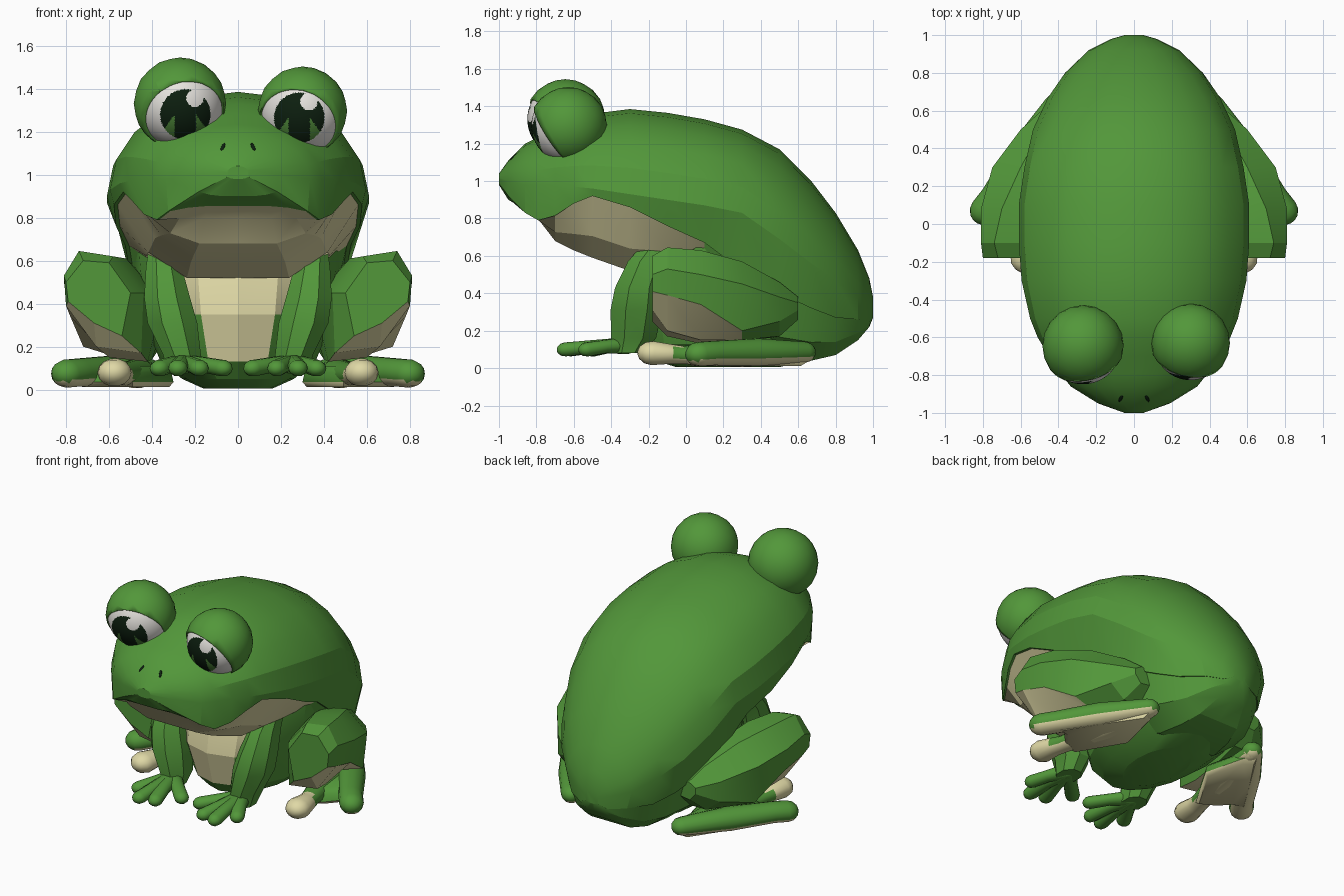
import bpy, bmesh, math
from mathutils import Vector

if "Cube" in bpy.data.objects:
    bpy.data.objects.remove(bpy.data.objects["Cube"])


def mat(name, rgb):
    m = bpy.data.materials.new(name)
    m.diffuse_color = (*rgb, 1)
    m.use_nodes = True
    m.node_tree.nodes["Principled BSDF"].inputs["Base Color"].default_value = m.diffuse_color
    return m


GREEN = mat("leaf green", (0.085, 0.31, 0.042))
CREAM = mat("cream", (0.74, 0.69, 0.38))
WHITE = mat("eye white", (0.80, 0.78, 0.74))
DARK = mat("dark pupil", (0.004, 0.014, 0.005))
IRIS = mat("iris green", (0.075, 0.24, 0.04))


def finish(name, bm, mats, smooth=None):
    me = bpy.data.meshes.new(name)
    bm.to_mesh(me)
    bm.free()
    for m in mats:
        me.materials.append(m)
    ob = bpy.data.objects.new(name, me)
    bpy.context.collection.objects.link(ob)
    if smooth:
        bpy.ops.object.select_all(action='DESELECT')
        ob.select_set(True)
        bpy.context.view_layer.objects.active = ob
        bpy.ops.object.shade_smooth_by_angle(angle=math.radians(smooth))
    return ob


def loft(name, rings, mats=(GREEN,), rule=None, smooth=None):
    """Skin closed rings; rule(centre, normal, segment) gives the material index."""
    bm = bmesh.new()
    vs = [[bm.verts.new(p) for p in r] for r in rings]
    n = len(vs[0])
    faces = []
    for a, b in zip(vs, vs[1:]):
        for i in range(n):
            j = (i + 1) % n
            faces.append((bm.faces.new((a[i], a[j], b[j], b[i])), i))
    faces += [(bm.faces.new(vs[0]), -1), (bm.faces.new(vs[-1]), -1)]
    bmesh.ops.recalc_face_normals(bm, faces=bm.faces[:])
    if rule:
        for f, i in faces:
            f.material_index = int(rule(f.calc_center_median(), f.normal, i))
    return finish(name, bm, mats, smooth)


def tube(name, path, flat=1.0, n=10, mats=(GREEN,), rule=None):
    """Rounded limb along (x, y, z, radius) points with domed ends."""
    pts = [(Vector(p[:3]), p[3]) for p in path]
    d0 = (pts[1][0] - pts[0][0]).normalized()
    d1 = (pts[-1][0] - pts[-2][0]).normalized()
    dome = [(0.5, 0.87), (0.85, 0.53), (0.98, 0.2)]
    p0, r0 = pts[0]
    p1, r1 = pts[-1]
    pts = ([(p0 - d0 * r0 * a, r0 * b) for a, b in reversed(dome)] + pts
           + [(p1 + d1 * r1 * a, r1 * b) for a, b in dome])
    rings = []
    for k, (p, r) in enumerate(pts):
        d = pts[min(k + 1, len(pts) - 1)][0] - pts[max(k - 1, 0)][0]
        s = d.cross(Vector((0, 0, 1))).normalized()
        u = s.cross(d).normalized()
        rings.append([p + s * r * math.cos(t) + u * r * flat * math.sin(t)
                      for t in [2 * math.pi * i / n for i in range(n)]])
    return loft(name, rings, mats, rule, 50)


# Head and back: sections along y (y, top, widest height, half width, lip, bottom)
sections = [
    (-1.00, 1.04, 1.01, .05, .99, .98), (-.95, 1.11, 1.00, .19, .92, .90),
    (-.86, 1.20, .98, .335, .83, .855), (-.79, 1.235, .98, .39, .79, .80),
    (-.70, 1.28, .98, .45, .815, .68), (-.60, 1.33, .97, .51, .88, .63),
    (-.50, 1.36, .96, .55, .92, .59), (-.30, 1.385, .93, .595, .86, .52),
    (-.10, 1.365, .90, .61, .76, .55), (.10, 1.33, .87, .61, .67, .58),
    (.30, 1.275, .83, .58, .52, .12), (.50, 1.17, .69, .535, .40, .04),
    (.67, 1.00, .56, .455, .32, .04), (.80, .83, .47, .365, .27, .07),
    (.92, .63, .38, .24, .26, .15), (.98, .48, .34, .12, .25, .22),
    (1.00, .38, .32, .05, .28, .27)]
rings = []
for y, top, mid, w, lip, bot in sections:
    k = .84 if y > 0 else .91 if y == -.1 else .95  # flanks tuck in behind the jaw
    half = [(w * math.sin(a), mid + (top - mid) * math.cos(a))
            for a in [math.radians(18 * i) for i in range(6)]]
    half += [(w * (k + .02), lip), (w * (k - .01), lip), (w * .70, lip + .65 * (bot - lip)),
             (w * .4, bot), (0, bot)]
    ring = half + [(-x, z) for x, z in reversed(half[1:-1])]
    rings.append([(x, y, z) for x, z in ring])
body = loft("head_and_back", rings, (GREEN, CREAM),
            lambda c, n, i: 7 <= i <= 12 and -.826 < c.y < .05, 20)

# Belly: horizontal rings (z, front y, back y, half width), cream chest
rings = []
for z, yf, yb, w in [(.005, -.05, .5, .16), (.05, -.2, .68, .26), (.13, -.27, .78, .36),
                     (.35, -.33, .88, .45), (.55, -.30, .85, .49), (.80, -.2, .7, .51)]:
    rings.append([(w * math.sin(t), (yf + yb) / 2 - (yb - yf) / 2 * math.cos(t), z)
                  for t in [math.pi * i / 8 for i in range(16)]])
loft("belly", rings, (GREEN, CREAM),
     lambda c, n, i: abs(c.x) < (.31 if c.z > .3 else .2) and c.y < -.1 and c.z > .1, 20)

for side, tag in ((1, "left"), (-1, "right")):
    # Front arm
    rings = []
    for x, y, z, rx, ry in [(.36, -.14, .66, .06, .10), (.345, -.20, .57, .09, .12),
                            (.33, -.25, .43, .115, .14), (.305, -.265, .31, .125, .15),
                            (.26, -.28, .16, .095, .13), (.26, -.31, .08, .075, .09)]:
        rings.append([(side * (x + rx * math.cos(t)), y + ry * math.sin(t), z)
                      for t in [math.pi * (i + .5) / 4 for i in range(8)]])
    loft(tag + "_arm", rings, smooth=25)
    # Hand
    for k, (fx, fy) in enumerate([(.07, -.50), (.18, -.62), (.28, -.645), (.365, -.53)]):
        tube(f"{tag}_finger_{k + 1}",
             [(side * .255, -.32, .12, .055),
              (side * (.255 + (fx - .255) * .55), -.32 + (fy + .32) * .55, .115, .043),
              (side * fx, fy, .10, .046)], .85)

    # Folded hind leg: xz sections along y, cream under the thigh
    leg = [
        (-.18, [(.50, .45), (.60, .59), (.72, .60), (.80, .50), (.79, .41), (.67, .31), (.54, .25)]),
        (-.10, [(.44, .45), (.58, .62), (.74, .645), (.81, .53), (.80, .39), (.66, .20), (.45, .17)]),
        (.08, [(.38, .45), (.52, .61), (.70, .63), (.81, .50), (.78, .34), (.60, .15), (.42, .13)]),
        (.30, [(.35, .42), (.45, .54), (.60, .57), (.75, .45), (.72, .20), (.56, .15), (.40, .14)]),
        (.50, [(.33, .35), (.38, .43), (.49, .46), (.60, .38), (.60, .25), (.50, .17), (.38, .17)]),
        (.60, [(.36, .33), (.38, .36), (.44, .38), (.49, .35), (.49, .31), (.45, .26), (.38, .27)])]
    loft(tag + "_hind_leg", [[(side * x, y, z) for x, z in pts] for y, pts in leg],
         (GREEN, CREAM), lambda c, n, i: i in (4, 5) and c.y < .25, 25)
    # Hind foot: two long toes joined by a web, cream soles
    tube(tag + "_outer_toe", [(side * .41, .63, .085, .065), (side * .58, .38, .085, .085),
                              (side * .74, .14, .08, .075), (side * .795, .07, .075, .075)],
         .88, 14, (GREEN, CREAM), lambda c, n, i: n.z < -.6)
    tube(tag + "_inner_toe", [(side * .41, .62, .075, .06), (side * .47, .30, .075, .085),
                              (side * .545, -.02, .07, .06), (side * .56, -.08, .075, .065),
                              (side * .575, -.18, .08, .08)],
         .82, 14, (GREEN, CREAM), lambda c, n, i: n.z < -.6 or c.y < -.04)
    web = [(.30, .32), (.37, .60), (.43, .65), (.60, .40), (.75, .16), (.67, .14),
           (.60, .06), (.49, .0)]
    loft(tag + "_foot_web",
         [[(side * (.5 + (x - .5) * s), .3 + (y - .3) * s, z) for x, y in web]
          for s, z in ((.9, .012), (1, .035), (.95, .08), (.8, .11))],
         (GREEN, CREAM), lambda c, n, i: n.z < -.3, 50)

# Eyes: centre, radius, pupil offset
for tag, side, c, r, px, pz in [("right", -1, (-.27, -.645, 1.33), .215, .025, -.05),
                                ("left", 1, (.30, -.63, 1.295), .208, -.015, -.03)]:
    c = Vector(c)
    look = Vector((-.2 * side, -.81, -.54)).normalized()
    # Eyelid: sphere with the front cut open
    bm = bmesh.new()
    bmesh.ops.create_icosphere(bm, subdivisions=3, radius=r)
    bmesh.ops.bisect_plane(bm, geom=bm.verts[:] + bm.edges[:] + bm.faces[:],
                           plane_co=look * r * .45, plane_no=look, clear_outer=True)
    bmesh.ops.translate(bm, verts=bm.verts[:], vec=c)
    lid = finish(tag + "_eyelid", bm, (GREEN,), 15)
    lid.modifiers.new("rim", 'SOLIDIFY').thickness = .02
    # Eyeball with iris, pupil and highlight picked out on its faces
    bm = bmesh.new()
    bmesh.ops.create_icosphere(bm, subdivisions=6, radius=r * .945)
    for f in bm.faces:
        p = f.calc_center_median()
        x, z = p.x - px, p.z - pz
        f.smooth = True
        if p.y > 0 or math.hypot(x - .045, z - .075) < .04:
            continue
        if math.hypot(x, z) < .117:
            f.material_index = 1 if abs(x) > .05 and z < .07 - abs(x) * 1.4 else 2
    bmesh.ops.translate(bm, verts=bm.verts[:], vec=c)
    finish(tag + "_eyeball", bm, (WHITE, IRIS, DARK))

# Nostrils, set on the snout surface
bpy.context.view_layer.update()
for side, tag in ((1, "left"), (-1, "right")):
    hit, loc, nor, _ = body.ray_cast(Vector((side * .07, -2, 1.13)), Vector((0, 1, 0)))
    bm = bmesh.new()
    bmesh.ops.create_icosphere(bm, subdivisions=2, radius=1)
    for v in bm.verts:
        x, y, z = v.co.x * .009, v.co.y * .006, v.co.z * .018
        v.co = Vector((x - side * z * .4, y - z * nor.z / nor.y, z)) + loc
    finish(tag + "_nostril", bm, (DARK,), 60)
